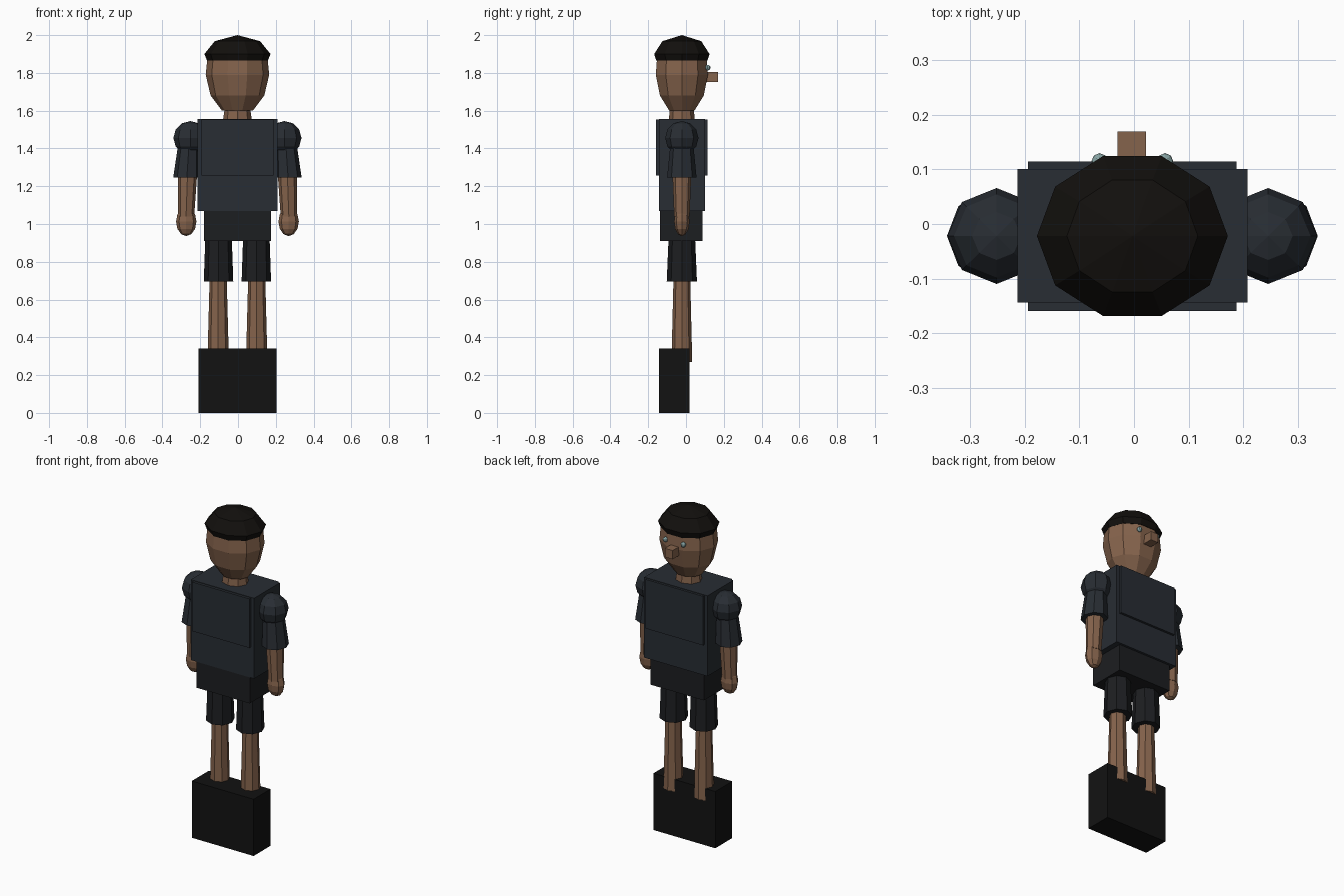
import bpy, bmesh, math

if "Cube" in bpy.data.objects:
    bpy.data.objects.remove(bpy.data.objects["Cube"])

CX, CY = -0.003, -0.022   # body axis


def material(name, r, g, b):
    m = bpy.data.materials.new(name)
    m.diffuse_color = (r, g, b, 1)
    m.use_nodes = True
    m.node_tree.nodes["Principled BSDF"].inputs["Base Color"].default_value = m.diffuse_color
    return m


SKIN = material("skin", 0.235, 0.125, 0.072)
SHIRT = material("shirt", 0.021, 0.026, 0.033)
SHORTS = material("shorts", 0.012, 0.013, 0.015)
BLACK = material("black", 0.006, 0.006, 0.006)
HAT = material("hat", 0.006, 0.005, 0.004)
EYE = material("eye", 0.25, 0.38, 0.38)


def finish(name, bm, mat):
    bmesh.ops.recalc_face_normals(bm, faces=bm.faces)
    me = bpy.data.meshes.new(name)
    bm.to_mesh(me)
    bm.free()
    me.materials.append(mat)
    ob = bpy.data.objects.new(name, me)
    bpy.context.collection.objects.link(ob)
    return ob


def box(name, lo, hi, mat):
    bm = bmesh.new()
    bmesh.ops.create_cube(bm, size=1)
    for v in bm.verts:
        v.co = [(a + b) / 2 + c * (b - a) for a, b, c in zip(lo, hi, v.co)]
    return finish(name, bm, mat)


def loft(name, rings, mat, sides=8):
    """Faceted solid through rings of (x offset, z, x radius, y radius)."""
    bm = bmesh.new()
    loops = []
    for x, z, rx, ry in rings:
        if rx == 0:
            loops.append([bm.verts.new((CX + x, CY, z))] * sides)
        else:
            angles = [2 * math.pi * i / sides for i in range(sides)]
            loops.append([bm.verts.new((CX + x + rx * math.cos(a),
                                        CY + ry * math.sin(a), z)) for a in angles])
    for a, b in zip(loops, loops[1:]):
        for i in range(sides):
            j = (i + 1) % sides
            bm.faces.new(list(dict.fromkeys((a[i], a[j], b[j], b[i]))))
    for loop in (loops[0], loops[-1]):
        if loop[0] is not loop[1]:
            bm.faces.new(loop)
    return finish(name, bm, mat)


def ball(name, x, y, z, r, mat, seg=8, rings=6):
    bm = bmesh.new()
    bmesh.ops.create_uvsphere(bm, u_segments=seg, v_segments=rings, radius=1)
    for v in bm.verts:
        v.co = (x + v.co.x * r[0], y + v.co.y * r[1], z + v.co.z * r[2])
    return finish(name, bm, mat)


# plinth, hips and shirt
box("plinth", (-0.208, -0.143, 0), (0.204, 0.018, 0.342), BLACK)
box("hips", (-0.18, -0.138, 0.91), (0.175, 0.087, 1.09), SHORTS)
box("torso", (-0.214, -0.144, 1.07), (0.208, 0.101, 1.555), SHIRT)
box("chest", (-0.194, -0.16, 1.256), (0.188, 0.115, 1.552), SHIRT)

# neck, head and cap
loft("neck", [(0, 1.54, 0.078, 0.07), (0, 1.64, 0.063, 0.06)], SKIN)
loft("head", [(0, 1.6, 0.082, 0.07), (0, 1.68, 0.142, 0.122),
              (0, 1.79, 0.168, 0.145), (0, 1.89, 0.158, 0.137)], SKIN, 10)
loft("cap", [(0, 1.865, 0.161, 0.142), (0, 1.9, 0.175, 0.154),
             (0, 1.968, 0.12, 0.108), (0, 2.0, 0, 0)], HAT, 10)
box("nose", (-0.03, 0.09, 1.752), (0.022, 0.17, 1.805), SKIN)

for side, s in (("left", -1), ("right", 1)):
    # face
    ball(side + "_eye", CX + s * 0.06, 0.115, 1.828, (0.015,) * 3, EYE)
    # leg
    loft(side + "_shorts_leg", [(s * 0.1, 0.695, 0.078, 0.08),
                                (s * 0.1, 0.93, 0.07, 0.07)], SHORTS)
    loft(side + "_leg", [(s * 0.102, 0.27, 0.057, 0.055),
                         (s * 0.102, 0.72, 0.045, 0.044)], SKIN)
    # arm
    ball(side + "_shoulder", CX + s * 0.249, CY, 1.455, (0.09, 0.088, 0.09), SHIRT)
    loft(side + "_sleeve", [(s * 0.268, 1.245, 0.072, 0.078),
                            (s * 0.252, 1.48, 0.053, 0.055)], SHIRT)
    loft(side + "_forearm", [(s * 0.272, 1.04, 0.043, 0.041),
                             (s * 0.264, 1.27, 0.051, 0.05)], SKIN)
    ball(side + "_hand", CX + s * 0.271, CY, 1.013, (0.054, 0.041, 0.077), SKIN)
